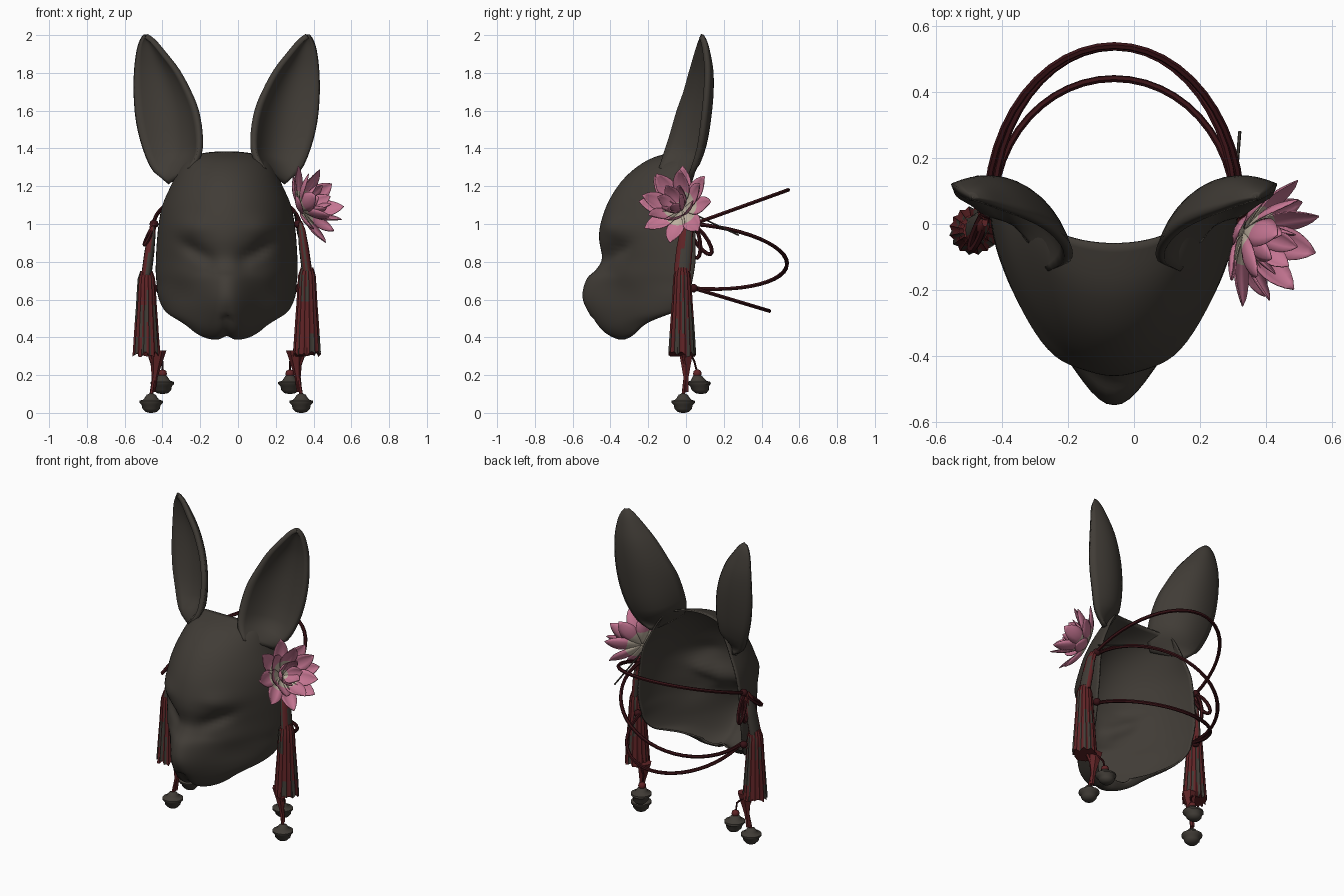
import bpy, bmesh, math, random
from mathutils import Vector, Matrix

if "Cube" in bpy.data.objects:
    bpy.data.objects.remove(bpy.data.objects["Cube"])

random.seed(4)
CX = -0.06  # symmetry plane of the mask


def material(name, rgb):
    m = bpy.data.materials.new(name)
    m.diffuse_color = (*rgb, 1)
    m.use_nodes = True
    m.node_tree.nodes["Principled BSDF"].inputs["Base Color"].default_value = m.diffuse_color
    return m


CHARCOAL = material("charcoal", (0.052, 0.045, 0.037))
CORD = material("dark_red_cord", (0.040, 0.006, 0.008))
RED = material("tassel_red", (0.115, 0.017, 0.019))
PINK = material("petal_pink", (0.56, 0.18, 0.29))
CREAM = material("petal_cream", (0.50, 0.43, 0.34))


def finish(name, mesh, mats, thickness=0.0, offset=-1.0, angle=50):
    ob = bpy.data.objects.new(name, mesh)
    bpy.context.collection.objects.link(ob)
    for m in mats:
        mesh.materials.append(m)
    if thickness:
        s = ob.modifiers.new("shell", "SOLIDIFY")
        s.thickness, s.offset = thickness, offset
    bpy.ops.object.select_all(action="DESELECT")
    ob.select_set(True)
    bpy.context.view_layer.objects.active = ob
    bpy.ops.object.shade_smooth_by_angle(angle=math.radians(angle))
    return ob


def grid_mesh(name, rows, closed=False, rule=None):
    """Skin rows of points; rule(i, j) gives the material index."""
    bm = bmesh.new()
    vs = [[bm.verts.new(p) for p in r] for r in rows]
    n = len(rows[0])
    for i in range(len(rows) - 1):
        for j in range(n if closed else n - 1):
            k = (j + 1) % n
            f = bm.faces.new((vs[i][j], vs[i + 1][j], vs[i + 1][k], vs[i][k]))
            if rule:
                f.material_index = rule(i, j)
    if closed:
        bm.faces.new(vs[0])
        bm.faces.new(vs[-1])
        bmesh.ops.recalc_face_normals(bm, faces=bm.faces)
    me = bpy.data.meshes.new(name)
    bm.to_mesh(me)
    bm.free()
    return me


def smooth_rows(rows, steps):
    """Catmull-Rom interpolation between parameter rows."""
    out = []
    for i in range(len(rows) - 1):
        a, b, c, d = (rows[min(max(i + k, 0), len(rows) - 1)] for k in (-1, 0, 1, 2))
        for s in range(steps):
            t = s / steps
            out.append([0.5 * (2 * q + (r - p) * t + (2 * p - 5 * q + 4 * r - u) * t * t
                               + (3 * q - p - 3 * r + u) * t ** 3)
                        for p, q, r, u in zip(a, b, c, d)])
    return out + [list(rows[-1])]


def lathe(name, prof, loc, mats, seg=16, tilt=(0, 0), rule=None, jag=0.0, flat=1.0):
    """Revolve (radius, height) pairs; tilt shears the axis, jag roughens the hem."""
    rows = []
    for i, (r, z) in enumerate(prof):
        row = []
        for j in range(seg):
            a = 2 * math.pi * j / seg
            rr = r * (1 + (0.12 if jag and j % 2 else 0))
            dz = random.uniform(-jag, jag) if i == len(prof) - 1 else 0
            row.append((loc[0] + rr * flat * math.cos(a) + tilt[0] * z,
                        loc[1] + rr * math.sin(a) + tilt[1] * z, loc[2] + z + dz))
        rows.append(row)
    return finish(name, grid_mesh(name, rows, True, rule), mats)


def tube(name, pts, r, mat, sides=1):
    cu = bpy.data.curves.new(name, "CURVE")
    cu.dimensions = "3D"
    cu.bevel_depth, cu.bevel_resolution, cu.use_fill_caps = r, sides, True
    sp = cu.splines.new("POLY")
    sp.points.add(len(pts) - 1)
    for p, q in zip(sp.points, pts):
        p.co = (*q, 1)
    tmp = bpy.data.objects.new(name + "_path", cu)
    bpy.context.collection.objects.link(tmp)
    dg = bpy.context.evaluated_depsgraph_get()
    me = bpy.data.meshes.new_from_object(tmp.evaluated_get(dg))
    bpy.data.objects.remove(tmp)
    me.materials.clear()
    return finish(name, me, [mat])


def bump(d, z, d0, z0, sd, sz):
    return math.exp(-((d - d0) / sd) ** 2 - ((z - z0) / sz) ** 2)


# Mask shell, open behind and below: midline y, z | base y, z | rim half width, y, z
face = [
    (-.06, 1.385, -.06, 1.385, .22, .02, 1.33), (-.20, 1.34, -.20, 1.34, .26, .03, 1.27),
    (-.32, 1.25, -.32, 1.25, .30, .04, 1.19), (-.405, 1.13, -.405, 1.13, .34, .05, 1.10),
    (-.45, 1.01, -.45, 1.01, .36, .05, 1.0), (-.46, .92, -.44, .91, .37, .05, .9),
    (-.445, .82, -.41, .82, .375, .05, .8), (-.475, .76, -.385, .75, .375, .04, .73),
    (-.525, .71, -.37, .69, .37, .03, .68), (-.55, .62, -.36, .62, .365, .015, .625),
    (-.53, .54, -.36, .555, .35, -.01, .58), (-.47, .45, -.35, .50, .325, -.05, .54),
    (-.405, .40, -.32, .465, .285, -.11, .515), (-.34, .385, -.29, .44, .22, -.19, .485),
    (-.285, .415, -.27, .435, .12, -.255, .45)]
rows = []
for fy, fz, by, bz, w, ry, rz in smooth_rows(face, 4):
    row = []
    for j in range(49):
        a = math.pi * (j / 48 - 0.5)
        x, c = w * math.sin(a), max(math.cos(a), 0)
        d = abs(x)
        g = math.exp(-(d / 0.155) ** 2) * min(1, c * 1.5)
        gz = math.exp(-(d / 0.19) ** 4) * min(1, c * 1.5)
        y = ry + (by - ry) * c ** 1.12 + (fy - by) * g
        z = rz + (bz - rz) * c + (fz - bz) * gz
        y += 0.040 * bump(d, z - 0.45 * (d - .17), .17, .86, .075, .04)    # eye sockets
        y += 0.012 * bump(d, z, .09, .80, .035, .07)                       # bridge sides
        y -= 0.020 * bump(d, z, .19, .98, .08, .05)                        # brows
        y -= 0.022 * bump(d, z, .22, .73, .08, .07)                        # cheeks
        y += 0.015 * bump(d, z, 0, .5, .025, .08)                          # lip cleft
        if z < 0.5 and y < -0.25:
            z += 0.022 * math.exp(-(d / 0.03) ** 2)
        row.append((CX + x, y, z))
    rows.append(row)
finish("mask_face", grid_mesh("mask_face", rows), [CHARCOAL], 0.010)

# Ears: inner edge (offset, y, z) | outer edge (offset, y, z)
ear = [(.19, -.14, 1.29, .30, .02, 1.215), (.145, -.115, 1.37, .385, .035, 1.28),
       (.14, -.08, 1.48, .44, .07, 1.40), (.16, -.045, 1.60, .475, .09, 1.54),
       (.20, -.01, 1.70, .488, .105, 1.69), (.26, .02, 1.81, .485, .11, 1.82),
       (.33, .045, 1.90, .472, .10, 1.92), (.385, .065, 1.965, .455, .09, 1.97),
       (.425, .075, 1.995, .437, .08, 1.995)]
for side, label in ((-1, "left"), (1, "right")):
    rows = []
    for i, p in enumerate(smooth_rows(ear, 3)):
        a, b = Vector(p[:3]), Vector(p[3:])
        cup = 1.05 * min(1, i / 4)
        row = []
        for j in range(13):
            v = j / 12
            q = a.lerp(b, v) + Vector((-.4, .9, -.1)) * ((b - a).length * cup * v * (1 - v))
            row.append((CX + side * q.x, q.y, q.z))
        rows.append(row)
    finish(label + "_ear", grid_mesh("ear", rows), [CHARCOAL], 0.028, 0)

# Lotus flower: three rings of cupped pointed petals, cream towards the heart
axis = Vector((0.78, -0.36, 0.40)).normalized()
turn = axis.to_track_quat("Z", "Y").to_matrix().to_4x4()
base = Matrix.Translation((0.335, -0.025, 1.08)) @ turn
for ring, (count, length, width, lean, cream) in enumerate((
        (8, .22, .050, 70, 4), (7, .225, .050, 44, 4), (6, .165, .038, 20, 2))):
    for k in range(count):
        spin = base @ Matrix.Rotation(2 * math.pi * (k + ring * 0.5) / count, 4, "Z")
        th = math.radians(lean + random.uniform(-7, 7))
        rows = []
        for i in range(11):
            u = i / 10
            hw = width * max(math.sin(math.pi * u ** 1.15) ** 0.8 if 0 < u < 1 else 0, 0.03)
            row = []
            for v in (-1, -.5, 0, .5, 1):
                lift = 0.35 * hw * v * v - 0.10 * length * math.sin(math.pi * u)
                row.append(spin @ Vector((
                    u * length * math.sin(th) - lift * math.cos(th) + 0.008, hw * v,
                    u * length * math.cos(th) + lift * math.sin(th))))
            rows.append(row)
        finish(f"petal_{ring}_{k}",
               grid_mesh("petal", rows, rule=lambda i, j: int(i < cream)),
               [PINK, CREAM], 0.004, 0)
tube("flower_stem", [(.30, .03, 1.06), (.31, .15, 1.0), (.32, .28, .94)], .005, CHARCOAL)


# Cords behind the head: half width, back y, z at left, middle, right
def arc(name, w, back, zl, zm, zr, r=0.011):
    pts = []
    for i in range(25):
        a = math.pi * i / 24
        s = math.sin(a)
        z = zl + (zr - zl) * (1 - math.cos(a)) / 2 + (zm - (zl + zr) / 2) * s
        pts.append((CX - w * math.cos(a), 0.04 + (back - 0.04) * s, z))
    tube(name, pts, r, CORD)


arc("upper_cord", .385, .54, 1.0, 1.18, 1.0)
arc("crossing_cord", .365, .535, .66, .79, 1.0)
arc("lower_cord", .365, .44, .66, .54, .66)

# Bow at the left and small knots on both rims
for k, (dx, dy, dz) in enumerate(((-.03, .10, -.15), (-.05, -.10, -.10), (-.02, .03, -.17))):
    pts = []
    for i in range(15):
        a = 2 * math.pi * i / 14
        f, s = (1 - math.cos(a)) / 2, 0.028 * math.sin(a)
        pts.append((-.445 + dx * f, .03 + dy * f + s, .99 + dz * f + s * 0.4))
    tube(f"bow_loop_{k}", pts, .011, CORD)
KNOT = [(.006, .022), (.02, .014), (.024, 0), (.02, -.014), (.006, -.022)]
for x in (-.445, .32):
    for z in (1.0, .66):
        lathe("cord_knot", KNOT, (x, .04, z), [CORD], 10)

# Tassels, ribbons and bells on each side
BELL = [(.010, .052), (.024, .046), (.034, .030), (.042, .020), (.062, .014), (.062, .003),
        (.050, -.008), (.046, -.028), (.030, -.045), (.008, -.05)]


def strands(columns, bands):
    """Random vertical streaks of the second colour, running over several bands."""
    grid = [[0] * columns for _ in range(bands)]
    for c in range(columns):
        if random.random() < .75:
            start = random.randrange(bands)
            for b in range(start, min(bands, start + random.randint(1, 4))):
                grid[b][c] = 1
    return lambda i, j: grid[min(i, bands - 1)][j % columns]


for label, x, top in (("left", -.485, .74), ("right", .365, .76)):
    inner = 1 if x < 0 else -1
    # wrapped neck above the skirt
    lathe(label + "_tassel_neck", [(.014, .26), (.034, .22), (.044, .12), (.046, 0)],
          (x, -.02, top - .01), [RED, CHARCOAL], 14, tilt=(inner * .13, .1),
          rule=strands(14, 3), flat=.6)
    tube(label + "_tassel_cord", [(x + inner * .035, .03, 1.0), (x + inner * .02, .015, .9),
                                  (x, -.01, top)], .016, RED)
    lathe(label + "_tassel_skirt",
          [(.030, .01), (.042, -.03), (.046, -.09), (.050, -.17), (.056, -.26), (.061, -.34),
           (.067, .31 - top)],
          (x, -.02, top), [RED, CHARCOAL], 32, rule=strands(32, 6), jag=.016)
    bx, by = (-.46, -.015) if x < 0 else (.335, -.015)
    # front bell string and flared ribbon
    lathe(label + "_ribbon", [(.045, .09), (.03, .02), (.016, -.05), (.014, -.13)],
          (bx + inner * .025, .0, .24), [RED], 6, tilt=(inner * .12, 0))
    tube(label + "_bell_string", [(x, -.02, .36), (bx + inner * .02, 0, .22), (bx, by, .09)],
         .010, RED)
    lathe(label + "_front_bell", BELL, (bx, by, .05), [CHARCOAL], 16)
    # rear bell, hung a little higher
    rx = bx + inner * .06
    tube(label + "_rear_string", [(x, 0, .36), (rx, .045, .27), (rx, .065, .19)], .006, CORD)
    lathe(label + "_rear_knot", KNOT, (rx, .06, .208), [RED], 10)
    lathe(label + "_rear_bell", BELL, (rx, .07, .15), [CHARCOAL], 16, tilt=(0, -.2))
